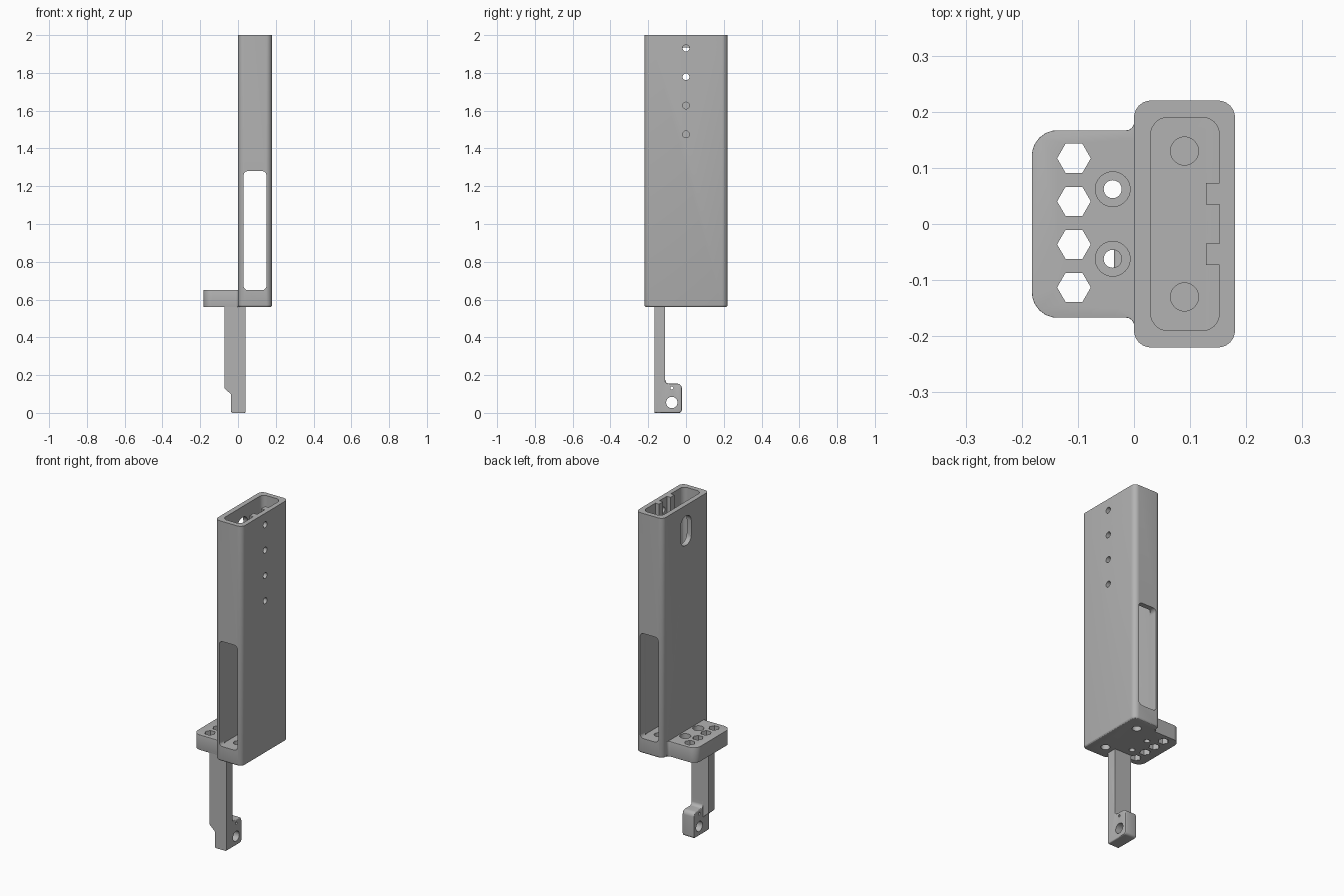
import bpy, bmesh, math
from mathutils import Vector

if "Cube" in bpy.data.objects:
    bpy.data.objects.remove(bpy.data.objects["Cube"], do_unlink=True)

grey = bpy.data.materials.new("plain grey")
grey.use_nodes = True
GREY = (0.45, 0.45, 0.45, 1)
grey.diffuse_color = GREY
grey.node_tree.nodes["Principled BSDF"].inputs["Base Color"].default_value = GREY


def rounded(corners, steps=6):
    """Outline from (u, v, radius) corners, with arcs at the rounded ones."""
    out = []
    for i, (u, v, r) in enumerate(corners):
        p = Vector((u, v))
        if r == 0:
            out.append(p)
            continue
        a = (Vector(corners[i - 1][:2]) - p).normalized()
        b = (Vector(corners[(i + 1) % len(corners)][:2]) - p).normalized()
        half = a.angle(b) / 2
        t = r / math.tan(half)
        c = p + (a + b).normalized() * r / math.sin(half)
        va, vb = p + a * t - c, p + b * t - c
        out += [c + va.lerp(vb, k / steps).normalized() * r for k in range(steps + 1)]
    return out


def rect(u0, u1, v0, v1, r=0):
    return rounded([(u0, v0, r), (u1, v0, r), (u1, v1, r), (u0, v1, r)])


def ngon(u, v, r, sides=32):
    return [Vector((u + r * math.cos(math.tau * k / sides),
                    v + r * math.sin(math.tau * k / sides))) for k in range(sides)]


def prism(name, outline, axis, lo, hi, round_caps=(), size=0.012):
    """Extrude an outline along an axis; optionally round the rim of chosen caps."""
    place = {"X": lambda p, d: (d, p.x, p.y),
             "Y": lambda p, d: (p.x, d, p.y),
             "Z": lambda p, d: (p.x, p.y, d)}[axis]
    bm = bmesh.new()
    rings = [[bm.verts.new(place(p, d)) for p in outline] for d in (lo, hi)]
    caps = [bm.faces.new(ring) for ring in rings]
    n = len(outline)
    for i in range(n):
        j = (i + 1) % n
        bm.faces.new((rings[0][i], rings[0][j], rings[1][j], rings[1][i]))
    bmesh.ops.recalc_face_normals(bm, faces=bm.faces)
    rim = [e for k in round_caps for e in caps[k].edges]
    if rim:
        bmesh.ops.bevel(bm, geom=rim, offset=size, segments=3, profile=0.5,
                        affect="EDGES", clamp_overlap=True)
    mesh = bpy.data.meshes.new(name)
    bm.to_mesh(mesh)
    bm.free()
    mesh.materials.append(grey)
    obj = bpy.data.objects.new(name, mesh)
    bpy.context.collection.objects.link(obj)
    return obj


def combine(target, tool, operation="DIFFERENCE"):
    bpy.context.view_layer.objects.active = target
    mod = target.modifiers.new("combine", "BOOLEAN")
    mod.operation, mod.solver, mod.object = operation, "EXACT", tool
    bpy.ops.object.modifier_apply(modifier=mod.name)
    bpy.data.objects.remove(tool, do_unlink=True)


def smooth(obj):
    bpy.ops.object.select_all(action="DESELECT")
    obj.select_set(True)
    bpy.context.view_layer.objects.active = obj
    bpy.ops.object.shade_smooth_by_angle(angle=math.radians(30))


BASE, FLOOR, TOP = 0.56, 0.65, 2.0

# Hollow upright housing with a floor and an open top
housing = prism("housing", rect(0, 0.18, -0.22, 0.22, 0.03), "Z", BASE, TOP, (0,))
combine(housing, prism("cavity", rect(0.03, 0.152, -0.19, 0.19, 0.03), "Z", FLOOR, TOP + 0.1))

# Side flange with flared roots where it meets the housing
flange = prism("flange", rounded([
    (0.025, -0.182, 0), (0, -0.182, 0), (0, -0.167, 0.014), (-0.182, -0.167, 0.045),
    (-0.182, 0.167, 0.045), (0, 0.167, 0.014), (0, 0.182, 0), (0.025, 0.182, 0)]),
    "Z", BASE, FLOOR, (0, 1))
# Square inner end tucked into the wall
combine(housing, flange, "UNION")
combine(housing, prism("flange_root", rect(-0.03, 0.05, -0.15, 0.15), "Z", BASE, FLOOR), "UNION")

# Paired guide rails inside the wall
for side in (-1, 1):
    v0, v1 = sorted((side * 0.035, side * 0.073))
    combine(housing, prism("guide_rail", rect(0.128, 0.165, v0, v1), "Z", 1.42, TOP), "UNION")

# Windows through front and back, and the slot in the inner wall
combine(housing, prism("window", rect(0.03, 0.15, FLOOR, 1.28, 0.022), "Y", -0.3, 0.3))
combine(housing, prism("slot", rect(-0.05, 0.05, 1.76, 1.935, 0.045), "X", -0.05, 0.05))

# Row of screw holes in the outer wall
for k in range(4):
    combine(housing, prism("screw_hole", ngon(0, 1.475 + 0.152 * k, 0.018, 20), "X", 0.1, 0.25))

# Hexagonal holes along the flange
for k in range(4):
    combine(housing, prism("hex_hole", ngon(-0.107, -0.113 + 0.0767 * k, 0.03, 6), "Z", 0.5, 0.7))

for side in (-1, 1):
    # Counterbored bolt holes in the flange
    combine(housing, prism("bolt_hole", ngon(-0.038, side * 0.062, 0.016), "Z", 0.5, 0.7))
    combine(housing, prism("counterbore", ngon(-0.038, side * 0.062, 0.031), "Z", 0.62, 0.7))
    # Blind sockets in the floor, above and below
    combine(housing, prism("floor_socket", ngon(0.09, side * 0.13, 0.025), "Z", 0.62, 0.7))
    combine(housing, prism("base_socket", ngon(0.09, side * 0.13, 0.025), "Z", 0.5, 0.59))
smooth(housing)

# Hanging arm with a stepped lower end
arm = prism("arm", rounded([
    (-0.072, BASE + 0.01, 0), (-0.072, 0.13, 0.01), (-0.036, 0.098, 0.01),
    (-0.036, 0, 0.008), (0.04, 0, 0.008), (0.04, BASE + 0.01, 0)]),
    "Y", -0.167, -0.11)

# Foot plate with a curved web into the arm
foot = prism("foot", rounded([
    (-0.167, 0, 0.015), (-0.022, 0, 0.015), (-0.022, 0.155, 0.025),
    (-0.11, 0.155, 0.02), (-0.11, 0.2, 0), (-0.167, 0.2, 0)]),
    "X", -0.036, 0.04, (0, 1), 0.006)
combine(arm, foot, "UNION")
# Trim the lower corner of the arm to the rounded foot
combine(arm, prism("corner_trim", [Vector(p) for p in
        ((-0.2, -0.02), (-0.147, -0.02), (-0.187, 0.02), (-0.2, 0.02))], "X", -0.1, 0.1))
combine(arm, prism("pivot_hole", ngon(-0.075, 0.055, 0.03), "X", -0.1, 0.1))
combine(arm, prism("pin_hole", ngon(-0.075, 0.132, 0.008, 16), "X", -0.1, 0.1))
smooth(arm)
